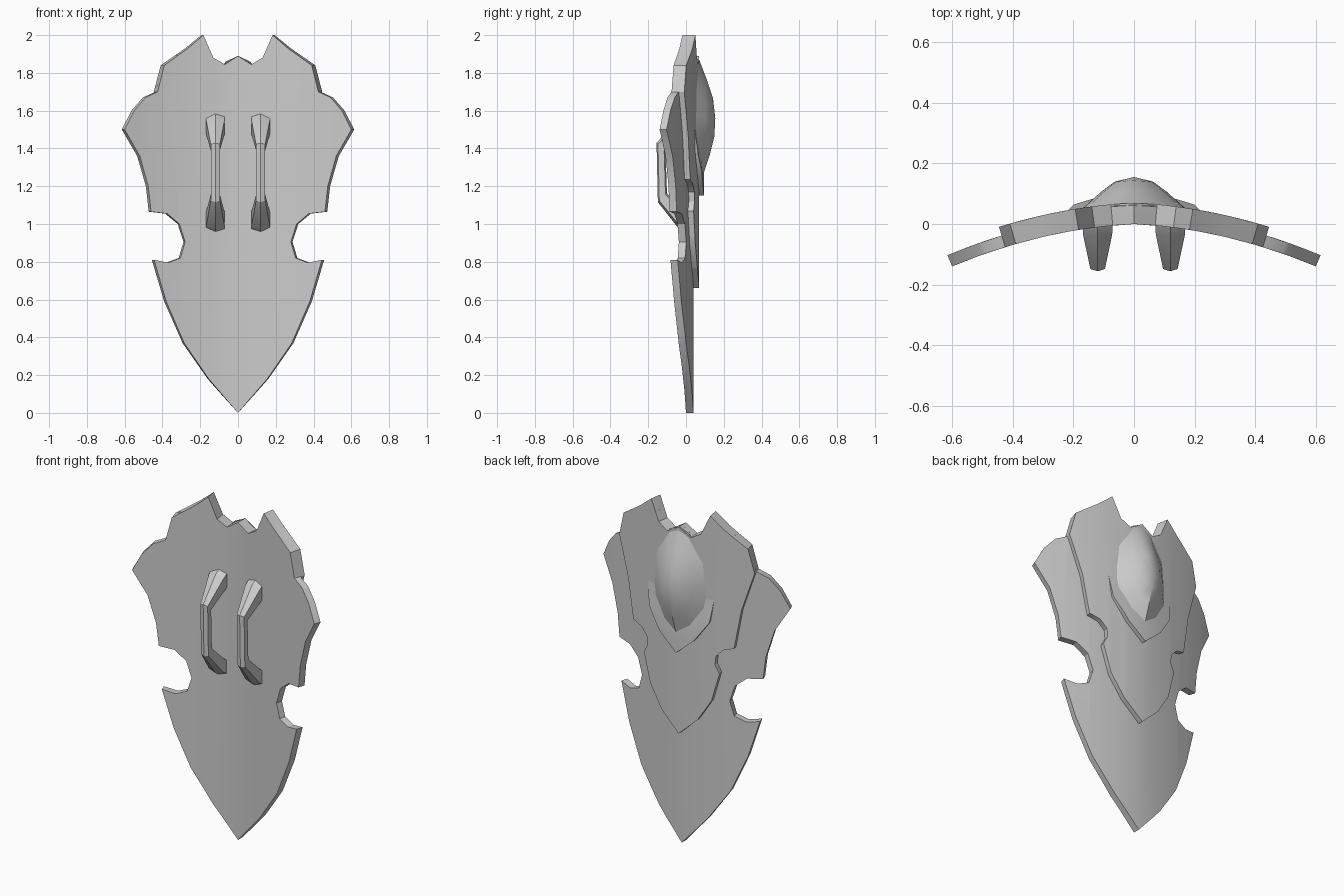
import bpy, bmesh
from math import sqrt

if "Cube" in bpy.data.objects:
    bpy.data.objects.remove(bpy.data.objects["Cube"])


def shell(x, z, t):
    """Point on the curved shield body, pushed t along the outward normal."""
    a = abs(x)
    slope = 0.05 + 0.61 * a if a > 1e-4 else 0
    n = sqrt(1 + slope * slope)
    sign = 1 if x > 0 else -1
    return (x + sign * t * slope / n, -(0.05 * a + 0.305 * a * a) + t / n, z)


def mirrored(half):
    """Close a half outline that starts and ends on x = 0."""
    return half + [(-x, z) for x, z in half[-2:0:-1]]


def finish(name, bm):
    bmesh.ops.recalc_face_normals(bm, faces=bm.faces[:])
    me = bpy.data.meshes.new(name)
    bm.to_mesh(me)
    bm.free()
    ob = bpy.data.objects.new(name, me)
    bpy.context.collection.objects.link(ob)
    bpy.ops.object.select_all(action='DESELECT')
    ob.select_set(True)
    bpy.context.view_layer.objects.active = ob
    bpy.ops.object.shade_smooth_by_angle(angle=0.52)
    return ob


def plate(name, half, inner, outer, z_cuts=()):
    """Outline cut into strips, thickened and bent over the shell."""
    bm = bmesh.new()
    bm.faces.new([bm.verts.new((x, 0, z)) for x, z in mirrored(half)])
    cuts = [((i * 0.1, 0, 0), (1, 0, 0)) for i in range(-5, 6)]
    cuts += [((0, 0, z), (0, 0, 1)) for z in z_cuts]
    for co, no in cuts:
        bmesh.ops.bisect_plane(bm, geom=bm.verts[:] + bm.edges[:] + bm.faces[:],
                               plane_co=co, plane_no=no, dist=1e-5)
    back = bm.verts[:]
    bottom = bm.faces[:]
    ext = bmesh.ops.extrude_face_region(bm, geom=bottom, use_keep_orig=True)
    front = [g for g in ext['geom'] if isinstance(g, bmesh.types.BMVert)]
    for v in back:
        v.co = shell(v.co.x, v.co.z, inner)
    for v in front:
        v.co = shell(v.co.x, v.co.z, outer(v.co.z))
    return finish(name, bm)


def ramp(z):
    return min(1, max(0, (1.53 - z) / 0.25))


# Main body and the shorter layer sharing its crown
crown = [(0, 1.89), (0.07, 1.845), (0.13, 1.88), (0.183, 2.0), (0.265, 1.93),
         (0.39, 1.84), (0.425, 1.7)]
plate("shield_body", crown + [
    (0.49, 1.67), (0.55, 1.6), (0.6, 1.5), (0.52, 1.36), (0.475, 1.2),
    (0.46, 1.065), (0.375, 1.055), (0.31, 1.0), (0.28, 0.905), (0.305, 0.82),
    (0.37, 0.795), (0.444, 0.81), (0.38, 0.59), (0.285, 0.37), (0.155, 0.18),
    (0, 0)], 0, lambda z: 0.04)
plate("second_layer", crown + [
    (0.355, 1.47), (0.315, 1.235), (0.255, 1.215), (0.215, 1.17), (0.21, 1.12),
    (0.235, 1.07), (0.19, 0.9), (0.11, 0.77), (0, 0.66)],
    0.036, lambda z: 0.07)

# Chevron flap that rises out of the second layer towards its lower edge
plate("chevron_flap", [(0, 1.7), (0.21, 1.53), (0.185, 1.37), (0.1, 1.245), (0, 1.15)],
      0.06, lambda z: 0.067 + 0.028 * ramp(z), (1.28, 1.4, 1.52))

# Central boss: concentric rings rising to a rounded peak
bm = bmesh.new()
outline = mirrored([(0, 1.89), (0.06, 1.86), (0.15, 1.72), (0.165, 1.57),
                    (0.155, 1.44), (0.08, 1.32), (0, 1.25)])
rings = []
for s, h in [(1, -0.008), (0.62, 0.04), (0.32, 0.073)]:
    ring = []
    for x, z in outline:
        zz = 1.56 + (z - 1.56) * s
        ring.append(bm.verts.new(shell(x * s, zz, 0.07 + 0.025 * ramp(zz) + h)))
    rings.append(ring)
peak = bm.verts.new((0, 0.155, 1.56))
count = len(outline)
for i in range(count):
    j = (i + 1) % count
    for a, b in zip(rings, rings[1:]):
        bm.faces.new((a[i], a[j], b[j], b[i]))
    bm.faces.new((rings[-1][i], rings[-1][j], peak))
boss = finish("boss", bm)
boss.data.polygons.foreach_set("use_smooth", [True] * len(boss.data.polygons))

# Two grips: hexagonal sections swept from the body, out and back
profile = [(0, 1), (1, 0.68), (1, -0.68), (0, -1), (-1, -0.68), (-1, 0.68)]
sections = [  # y, z, half width, section axis in y and z
    (0.0, 1.53, 0.05, 0, 0.06),
    (-0.03, 1.51, 0.048, -0.008, 0.055),
    (-0.132, 1.405, 0.024, -0.024, 0.024),
    (-0.125, 1.14, 0.024, -0.024, -0.024),
    (-0.03, 1.03, 0.048, -0.008, -0.055),
    (0.0, 1.01, 0.05, 0, -0.056)]
for side, x0 in (("left", -0.12), ("right", 0.12)):
    bm = bmesh.new()
    loops = [[bm.verts.new((x0 + u * w, y + v * ay, z + v * az)) for u, v in profile]
             for y, z, w, ay, az in sections]
    for a, b in zip(loops, loops[1:]):
        for i in range(6):
            j = (i + 1) % 6
            bm.faces.new((a[i], a[j], b[j], b[i]))
    bm.faces.new(loops[0])
    bm.faces.new(loops[-1])
    finish("grip_" + side, bm)
